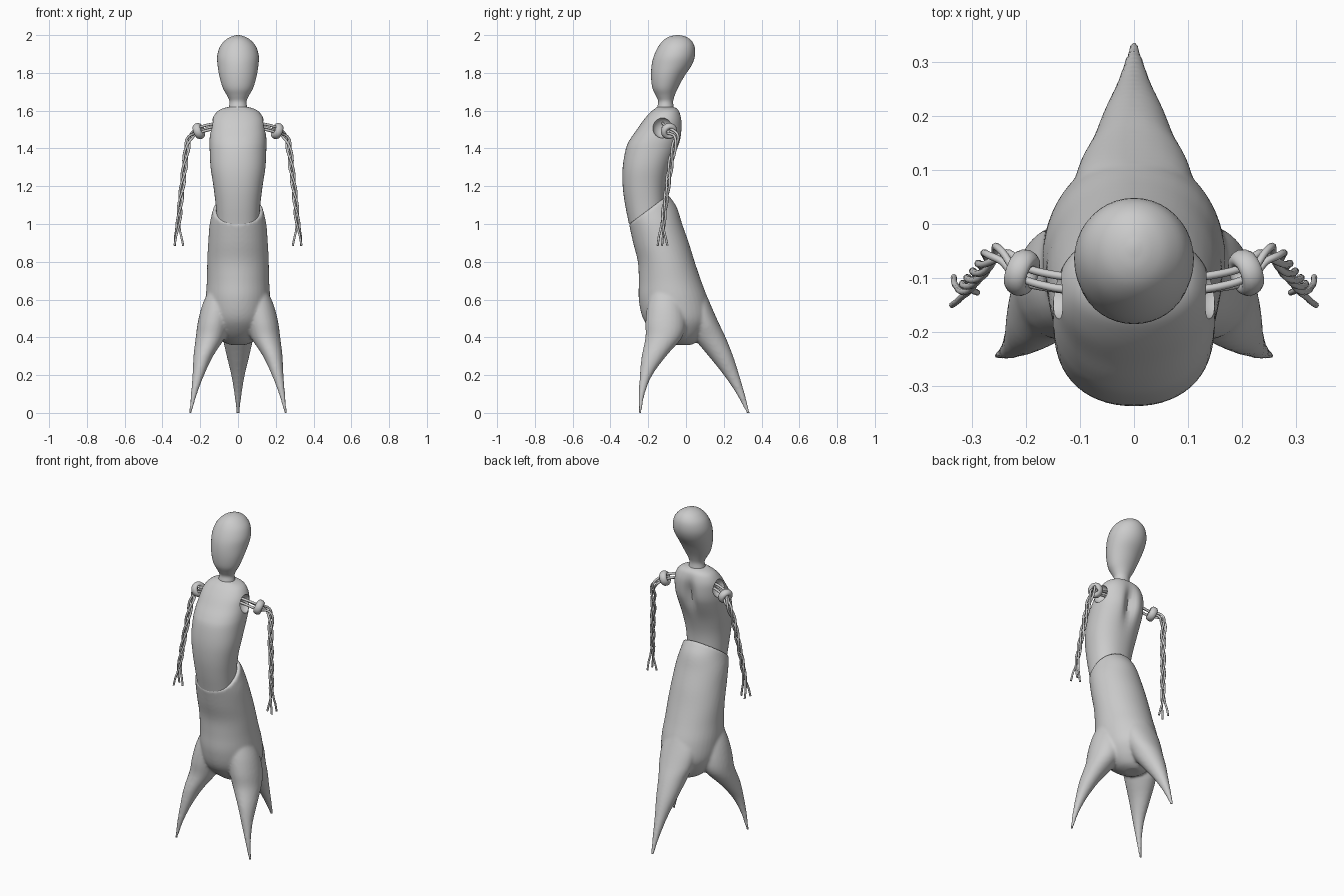
import bpy, bmesh, math
from mathutils import Vector

if "Cube" in bpy.data.objects:
    bpy.data.objects.remove(bpy.data.objects["Cube"])


def spline(pts, n):
    """Smooth Catmull-Rom interpolation through points of any dimension."""
    p = [Vector(q) for q in pts]
    p = [p[0] * 2 - p[1]] + p + [p[-1] * 2 - p[-2]]
    out = []
    for i in range(1, len(p) - 2):
        a, b, c, d = p[i - 1:i + 3]
        for k in range(n):
            t = k / n
            out.append((b * 2 + (c - a) * t + (a * 2 - b * 5 + c * 4 - d) * t ** 2
                        + (b * 3 - a - c * 3 + d) * t ** 3) * 0.5)
    return out + [p[-2]]


def loft(bm, rows, cxs=None, power=2.0, seg=40, n=4):
    """Closed loft through rings given as (z, half width, front y, back y)."""
    cxs = cxs or [0] * len(rows)
    rings = []
    for z, w, yf, yb, cx in spline([(*r, c) for r, c in zip(rows, cxs)], n):
        ring = []
        for i in range(seg):
            a = 2 * math.pi * i / seg
            c, s = math.cos(a), math.sin(a)
            ex = math.copysign(abs(c) ** (2 / power), c)
            ey = math.copysign(abs(s) ** (2 / power), s)
            ring.append(bm.verts.new((cx + w * ex, (yf + yb) / 2 + (yb - yf) / 2 * ey, z)))
        rings.append(ring)
    for a, b in zip(rings, rings[1:]):
        for i in range(seg):
            j = (i + 1) % seg
            bm.faces.new((a[i], a[j], b[j], b[i]))
    bm.faces.new(rings[0])
    bm.faces.new(rings[-1])


def cut_waist(bm, keep_above):
    """Trim along the slanted waist seam and close the cut."""
    bmesh.ops.bisect_plane(bm, geom=bm.verts[:] + bm.edges[:] + bm.faces[:],
                           plane_co=(0, -0.30, 1.0), plane_no=(0, -0.6, 0.8),
                           clear_inner=keep_above, clear_outer=not keep_above)
    bmesh.ops.holes_fill(bm, edges=bm.edges[:], sides=0)


def activate(ob):
    bpy.ops.object.select_all(action='DESELECT')
    ob.select_set(True)
    bpy.context.view_layer.objects.active = ob


def finish(bm, name):
    bmesh.ops.recalc_face_normals(bm, faces=bm.faces[:])
    me = bpy.data.meshes.new(name)
    bm.to_mesh(me)
    bm.free()
    ob = bpy.data.objects.new(name, me)
    bpy.context.collection.objects.link(ob)
    return ob


def smooth(ob, angle=45):
    activate(ob)
    bpy.ops.object.shade_smooth_by_angle(angle=math.radians(angle))


# Head with neck
bm = bmesh.new()
loft(bm, [(1.60, .050, -.155, -.060), (1.62, .048, -.152, -.065), (1.65, .045, -.147, -.068),
          (1.68, .058, -.160, -.060), (1.72, .080, -.178, -.043), (1.78, .098, -.185, -.010),
          (1.84, .108, -.182, .030), (1.89, .110, -.170, .047), (1.94, .095, -.146, .045),
          (1.975, .065, -.117, .025), (1.993, .033, -.085, -.005), (2.0, .006, -.050, -.035)])
smooth(finish(bm, "head"))

# Torso with a hollow between the shoulder blades
bm = bmesh.new()
loft(bm, [(.93, .110, -.290, -.110), (1.0, .111, -.302, -.110), (1.1, .118, -.322, -.110),
          (1.2, .130, -.335, -.105), (1.3, .145, -.335, -.080), (1.4, .150, -.318, -.037),
          (1.45, .150, -.295, -.020), (1.5, .146, -.260, -.015), (1.55, .138, -.225, -.018),
          (1.59, .115, -.190, -.030), (1.61, .085, -.165, -.045), (1.62, .050, -.155, -.065)],
     power=2.2, seg=56)
for v in bm.verts:
    if v.co.y > -.13:
        v.co.y -= .04 * math.exp(-(v.co.x / .035) ** 2 - ((v.co.z - 1.46) / .09) ** 2)
cut_waist(bm, True)
torso = finish(bm, "torso")

# Shoulder sockets cut into the torso
for s in (-1, 1):
    bpy.ops.mesh.primitive_uv_sphere_add(segments=32, ring_count=16, radius=1,
                                         location=(s * .15, -.125, 1.51))
    cutter = bpy.context.object
    cutter.scale = (.05, .052, .055)
    cutter.hide_render = True
    mod = torso.modifiers.new("socket", 'BOOLEAN')
    mod.operation = 'DIFFERENCE'
    mod.object = cutter
    activate(torso)
    bpy.ops.object.modifier_apply(modifier=mod.name)
    bpy.data.objects.remove(cutter)
smooth(torso)

# Lower body: tapering trunk blended into three pointed legs
bm = bmesh.new()
loft(bm, [(.36, .040, -.060, .030), (.38, .085, -.110, .060), (.43, .130, -.175, .100),
          (.5, .162, -.228, .130), (.6, .170, -.250, .115), (.7, .165, -.250, .080),
          (.8, .163, -.255, .046), (.9, .158, -.280, .015), (1.0, .150, -.302, -.020),
          (1.08, .132, -.320, -.045), (1.13, .122, -.328, -.075), (1.2, .112, -.330, -.130)])
cut_waist(bm, False)
front_leg = [(.66, .050, -.180, -.040), (.57, .082, -.205, -.010), (.48, .085, -.215, .000),
             (.4, .078, -.215, -.020), (.3, .052, -.235, -.105), (.2, .031, -.245, -.178),
             (.1, .017, -.250, -.218), (0, .008, -.250, -.235), (-.02, .008, -.250, -.236)]
leg_x = [.10, .108, .128, .146, .184, .210, .233, .252, .255]
back_leg = [(.66, .060, .000, .094), (.57, .105, .000, .132), (.48, .105, .010, .172),
            (.4, .083, .040, .210), (.3, .060, .120, .250), (.2, .036, .200, .282),
            (.1, .020, .267, .312), (0, .009, .320, .338), (-.02, .008, .326, .341)]
loft(bm, back_leg, seg=24)
for s in (-1, 1):
    loft(bm, front_leg, [s * x for x in leg_x], seg=24)
lower = finish(bm, "lower_body")
mod = lower.modifiers.new("blend", 'REMESH')
mod.mode = 'VOXEL'
mod.voxel_size = .008
mod = lower.modifiers.new("soften", 'SMOOTH')
mod.factor = .5
mod.iterations = 8
activate(lower)
for name in ("blend", "soften"):
    bpy.ops.object.modifier_apply(modifier=name)
for v in lower.data.vertices:
    v.co.z = max(v.co.z, 0)
smooth(lower, 60)

# Arms: three twisted strands each; columns are x, y, z, strand spread, twist angle
arm_path = [(.100, -.115, 1.520, .016, 0), (.150, -.110, 1.512, .016, .1),
            (.205, -.095, 1.495, .016, .4), (.240, -.058, 1.475, .012, 1.2),
            (.262, -.055, 1.440, .012, 2.6), (.275, -.072, 1.370, .011, 4.4),
            (.285, -.087, 1.280, .011, 6.5), (.299, -.102, 1.170, .010, 9),
            (.309, -.115, 1.070, .010, 11.5), (.317, -.123, .980, .010, 13.5),
            (.320, -.125, .935, .020, 14), (.320, -.125, .885, .030, 14.2)]


def strand(name, side, phase):
    path = spline(arm_path, 5)
    pts = []
    for i, p in enumerate(path):
        t = (path[min(i + 1, len(path) - 1)].copy() - path[max(i - 1, 0)])
        t = Vector(t[:3]).normalized()
        u = t.cross(Vector((0, 1, 0))).normalized()
        v = u.cross(t)
        a = p[4] + phase
        q = Vector(p[:3]) + (u * math.cos(a) + v * math.sin(a)) * p[3]
        pts.append((q.x * side, q.y, q.z))
    cu = bpy.data.curves.new(name, 'CURVE')
    cu.dimensions = '3D'
    cu.bevel_depth = .0075
    cu.bevel_resolution = 2
    cu.use_fill_caps = True
    sp = cu.splines.new('POLY')
    sp.points.add(len(pts) - 1)
    for i, q in enumerate(pts):
        sp.points[i].co = (*q, 1)
        sp.points[i].radius = 1 - .25 * i / len(pts)
    ob = bpy.data.objects.new(name, cu)
    bpy.context.collection.objects.link(ob)
    activate(ob)
    bpy.ops.object.convert(target='MESH')
    smooth(bpy.context.object, 60)


for s, label in ((-1, "left"), (1, "right")):
    for k in range(3):
        strand(f"{label}_arm_strand_{k + 1}", s, math.pi / 2 + k * 2 * math.pi / 3)
    # Band wrapped round the strands at the shoulder
    bpy.ops.mesh.primitive_torus_add(major_segments=24, minor_segments=12,
                                     major_radius=.028, minor_radius=.016,
                                     location=(s * .207, -.09, 1.492))
    band = bpy.context.object
    band.name = f"{label}_shoulder_band"
    axis = Vector((s * .85, .3, -.35))
    band.rotation_euler = axis.to_track_quat('Z', 'Y').to_euler()
    band.scale = (1, 1, 1.35)
    smooth(band, 60)
